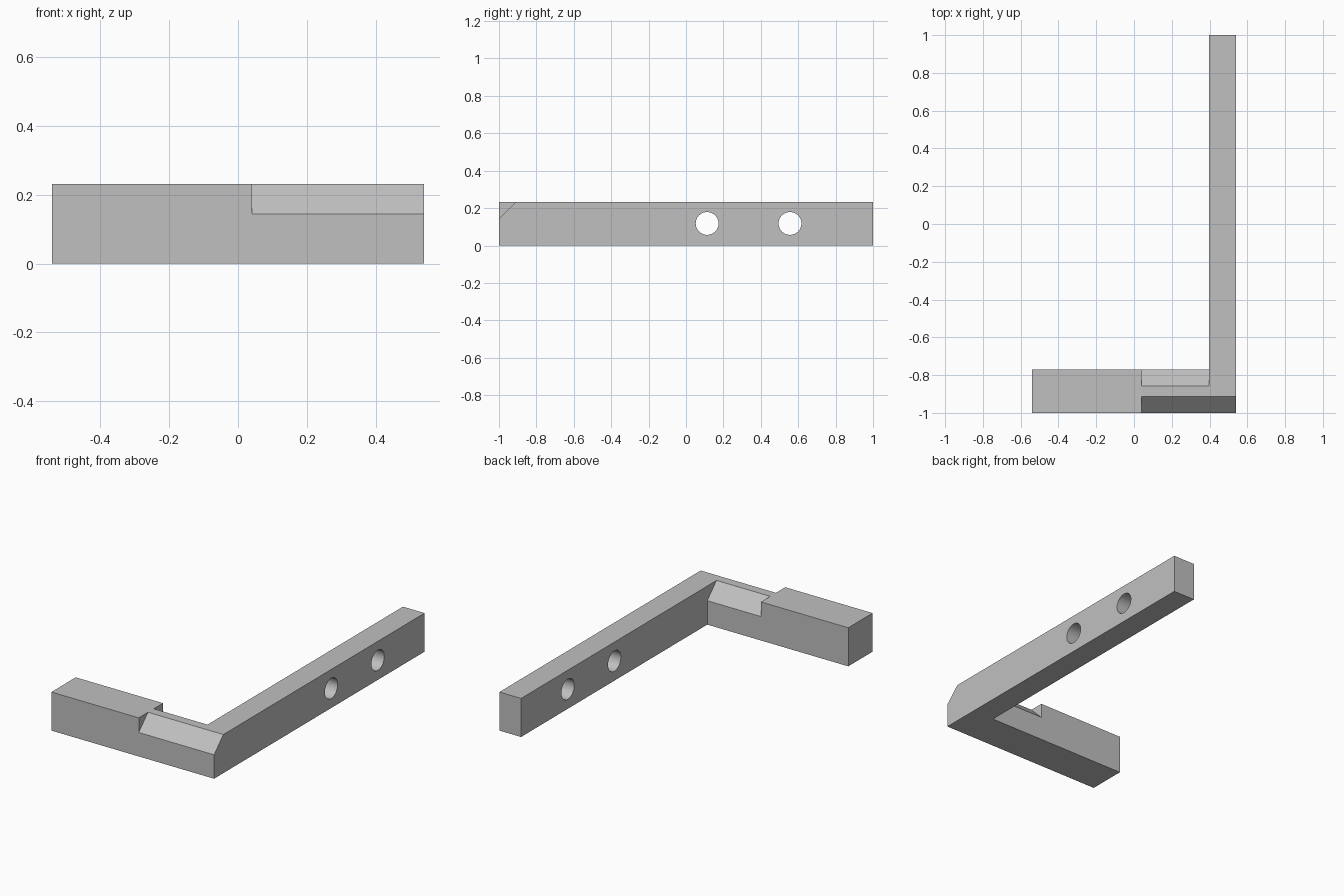
import bpy
import math

cube = bpy.data.objects.get("Cube")
if cube:
    bpy.data.objects.remove(cube)

WIDTH, HEIGHT = 0.541, 0.232       # half width, bar height
ARM_X, FOOT_Y = 0.397, -0.769      # inner faces of the two bars
NOTCH_X, BEVEL = 0.04, 0.088       # start and size of the sloped edges

grey = bpy.data.materials.new("plain grey")
grey.use_nodes = True
COLOR = (0.53, 0.53, 0.53, 1)
grey.diffuse_color = COLOR
grey.node_tree.nodes["Principled BSDF"].inputs["Base Color"].default_value = COLOR


def prism(name, outline, vector):
    """Sweep a closed 3D outline along a vector."""
    n = len(outline)
    far = [tuple(a + b for a, b in zip(p, vector)) for p in outline]
    faces = [tuple(reversed(range(n))), tuple(range(n, 2 * n))]
    faces += [(i, (i + 1) % n, n + (i + 1) % n, n + i) for i in range(n)]
    mesh = bpy.data.meshes.new(name)
    mesh.from_pydata(list(outline) + far, [], faces)
    mesh.materials.append(grey)
    obj = bpy.data.objects.new(name, mesh)
    bpy.context.collection.objects.link(obj)
    return obj


def cut(target, cutter):
    """Subtract a cutter, then discard it."""
    cutter.hide_render = True
    mod = target.modifiers.new("cut", 'BOOLEAN')
    mod.operation, mod.solver, mod.object = 'DIFFERENCE', 'EXACT', cutter
    bpy.context.view_layer.objects.active = target
    bpy.ops.object.modifier_apply(modifier=mod.name)
    bpy.data.objects.remove(cutter)


# L-shaped bar: short foot along the front, long arm running back
plan = [(-WIDTH, -1), (WIDTH, -1), (WIDTH, 1), (ARM_X, 1),
        (ARM_X, FOOT_Y), (-WIDTH, FOOT_Y)]
bracket = prism("angle_bracket", [(x, y, 0) for x, y in plan], (0, 0, HEIGHT))

# Sloped edges on the front and back of the foot
E = 0.05
for y, side, end in ((-1, -1, WIDTH + E), (FOOT_Y, 1, ARM_X)):
    section = [(y + side * E, HEIGHT - BEVEL - E),
               (y + side * E, HEIGHT + E),
               (y - side * (BEVEL + E), HEIGHT + E)]
    if side > 0:
        section.reverse()
    cut(bracket, prism("slope_cutter", [(NOTCH_X, a, b) for a, b in section][::-1],
                       (end - NOTCH_X, 0, 0)))

# Two round holes through the arm
for y in (0.113, 0.556):
    bpy.ops.mesh.primitive_cylinder_add(
        vertices=48, radius=0.061, depth=0.4,
        location=((ARM_X + WIDTH) / 2, y, 0.118), rotation=(0, math.pi / 2, 0))
    hole = bpy.context.object
    hole.data.materials.append(grey)
    cut(bracket, hole)

# Smooth hole walls with crisp edges
bpy.ops.object.select_all(action='DESELECT')
bracket.select_set(True)
bpy.context.view_layer.objects.active = bracket
bpy.ops.object.shade_smooth_by_angle(angle=math.radians(30))
